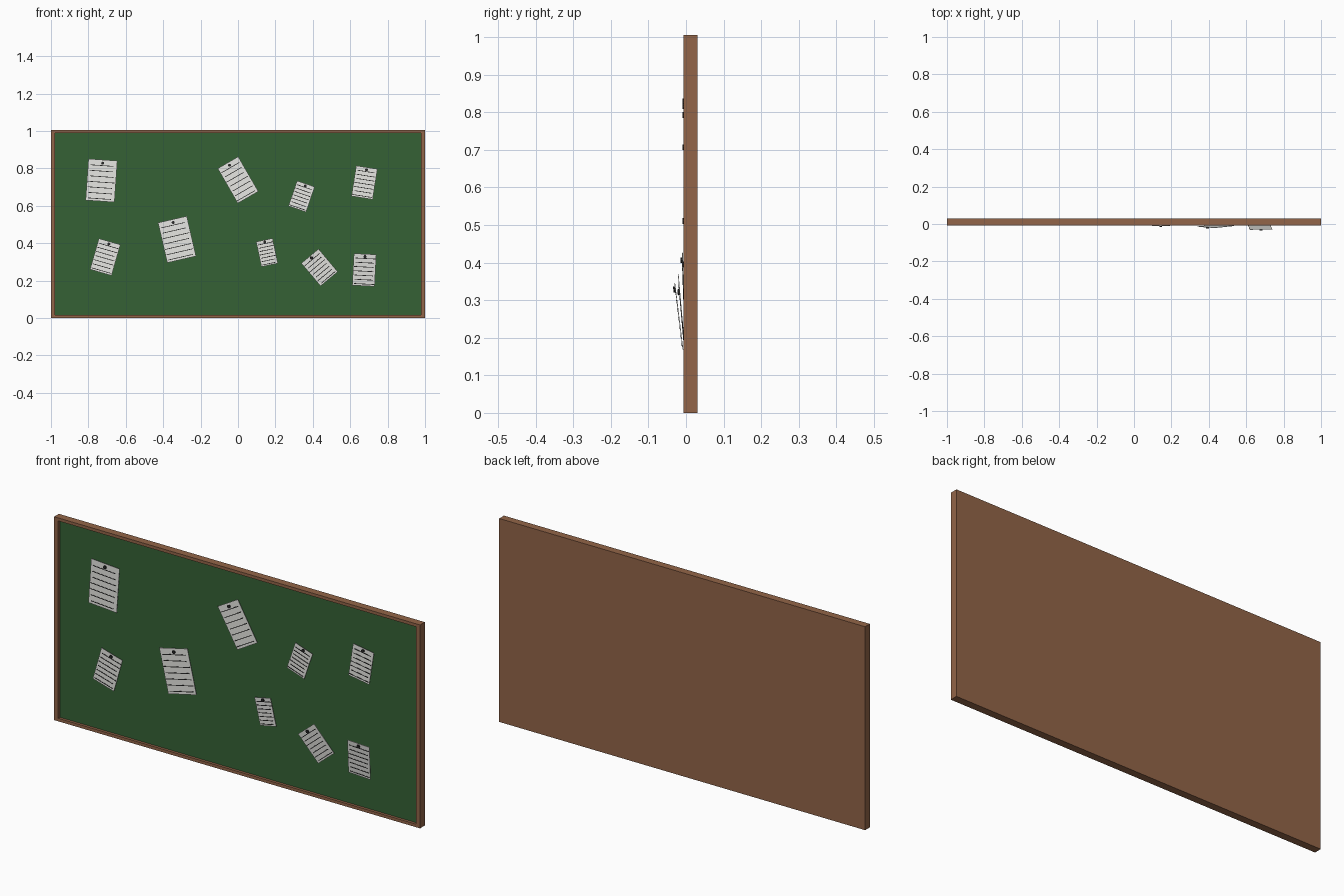
import bpy, bmesh, math, random
from mathutils import Matrix, Vector

random.seed(4)
cube = bpy.data.objects.get("Cube")
if cube:
    bpy.data.objects.remove(cube, do_unlink=True)


def material(name, r, g, b):
    m = bpy.data.materials.new(name)
    m.use_nodes = True
    m.diffuse_color = (r, g, b, 1)
    m.node_tree.nodes["Principled BSDF"].inputs["Base Color"].default_value = (r, g, b, 1)
    return m


wood = material("brown wood", 0.29, 0.13, 0.065)
felt = material("green felt", 0.035, 0.12, 0.035)
white = material("white paper", 0.8, 0.8, 0.77)
ink = material("dark ink", 0.02, 0.02, 0.02)


def add_box(bm, lo, hi):
    lo, hi = Vector(lo), Vector(hi)
    size = hi - lo
    mat = Matrix.Translation((lo + hi) / 2) @ Matrix.Diagonal((*size, 1))
    return bmesh.ops.create_cube(bm, size=1, matrix=mat)["verts"]


def finish(bm, name, mats, matrix=None):
    mesh = bpy.data.meshes.new(name)
    bm.to_mesh(mesh)
    bm.free()
    for m in mats:
        mesh.materials.append(m)
    obj = bpy.data.objects.new(name, mesh)
    if matrix:
        obj.matrix_world = matrix
    bpy.context.collection.objects.link(obj)
    return obj


def box(name, lo, hi, mat):
    bm = bmesh.new()
    add_box(bm, lo, hi)
    return finish(bm, name, [mat])


# Board: wooden back, recessed felt, four frame bars
W, H, FRONT, BACK = 1.0, 1.005, -0.007, 0.03
SIDE, RAIL, FELT = 0.022, 0.015, 0.006
box("wooden_back", (-W, 0.012, 0), (W, BACK, H), wood)
box("felt_panel", (-W + SIDE, FELT, RAIL), (W - SIDE, 0.012, H - RAIL), felt)
box("right_frame_bar", (-W, FRONT, 0), (-W + SIDE, 0.012, H), wood)
box("left_frame_bar", (W - SIDE, FRONT, 0), (W, 0.012, H), wood)
box("bottom_frame_bar", (-W + SIDE, FRONT, 0), (W - SIDE, 0.012, RAIL), wood)
box("top_frame_bar", (-W + SIDE, FRONT, H - RAIL), (W - SIDE, 0.012, H), wood)


# Note: sheet with ruled lines and a pin, hung from its top edge
def note(index, x, z, w, h, turn, y, lean):
    bm = bmesh.new()
    add_box(bm, (-w / 2, -0.001, -h / 2), (w / 2, 0.001, h / 2))
    sheet = set(bm.faces)
    rows = 7
    for i in range(rows):
        row_z = h * (0.36 - 0.8 * i / (rows - 1))
        left = -w * random.uniform(0.4, 0.48)
        right = w * random.uniform(0.36, 0.48)
        add_box(bm, (left, -0.002, row_z - 0.0018), (right, 0, row_z + 0.0018))
    pin = Matrix.Translation((0, -0.003, h * 0.42)) @ Matrix.Rotation(math.pi / 2, 4, "X")
    bmesh.ops.create_cone(bm, cap_ends=True, segments=10, radius1=0.008,
                          radius2=0.008, depth=0.006, matrix=pin)
    for f in bm.faces:
        f.material_index = 0 if f in sheet else 1
    place = (Matrix.Translation((x, y, z))
             @ Matrix.Rotation(math.radians(lean), 4, "X")
             @ Matrix.Rotation(math.radians(-turn), 4, "Y"))
    finish(bm, f"pinned_note_{index}", [white, ink], place)


# x, z, width, height, turn, depth, lean
notes = [
    (-0.73, 0.735, 0.155, 0.222, -4, -0.003, 0),
    (-0.71, 0.326, 0.12, 0.172, -16, -0.003, 0),
    (-0.326, 0.42, 0.158, 0.22, 13, -0.003, 0),
    (0.0, 0.738, 0.127, 0.215, 30, -0.003, 0),
    (0.34, 0.65, 0.10, 0.143, -19, -0.003, 0),
    (0.676, 0.724, 0.115, 0.165, -9, -0.003, 0),
    (0.155, 0.35, 0.09, 0.137, 12, -0.007, 2),
    (0.436, 0.27, 0.12, 0.16, 40, -0.012, 5),
    (0.675, 0.257, 0.12, 0.172, -3, -0.019, 7),
]
for i, n in enumerate(notes, 1):
    note(i, *n)
